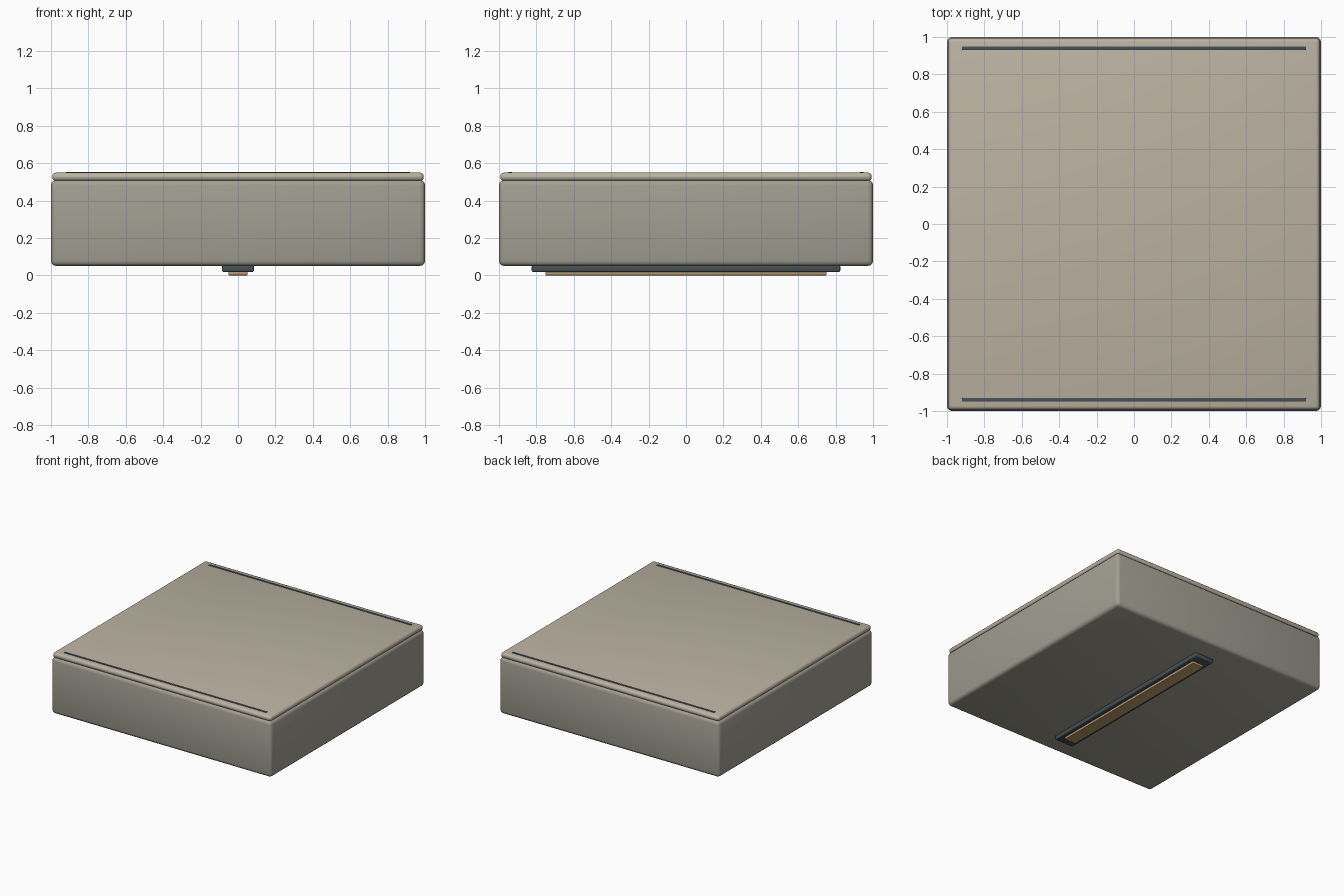
import bpy

if "Cube" in bpy.data.objects:
    bpy.data.objects.remove(bpy.data.objects["Cube"])


def material(name, color):
    m = bpy.data.materials.new(name)
    m.diffuse_color = (*color, 1)
    m.use_nodes = True
    m.node_tree.nodes["Principled BSDF"].inputs["Base Color"].default_value = m.diffuse_color
    return m


def rounded_box(name, x, y, z, mat, bevel, segments=3):
    """Box from (min, max) ranges with rounded edges."""
    ranges = (x, y, z)
    bpy.ops.mesh.primitive_cube_add(size=1, location=[(a + b) / 2 for a, b in ranges])
    ob = bpy.context.object
    ob.name = name
    ob.scale = [b - a for a, b in ranges]
    bpy.ops.object.transform_apply(location=False, rotation=False, scale=True)
    mod = ob.modifiers.new("rounding", "BEVEL")
    mod.width = bevel
    mod.segments = segments
    bpy.ops.object.modifier_apply(modifier=mod.name)
    bpy.ops.object.shade_smooth_by_angle()
    ob.data.materials.append(mat)
    return ob


stone = material("grey_stone", (0.36, 0.35, 0.29))
tan = material("tan_top", (0.50, 0.45, 0.36))
dark = material("dark_metal", (0.06, 0.08, 0.09))
amber = material("amber_strip", (0.50, 0.34, 0.15))

# Main block and its cap
rounded_box("body", (-1, 1), (-1, 1), (0.05, 0.51), stone, 0.028)
rounded_box("top_slab", (-0.993, 0.993), (-0.993, 0.993), (0.505, 0.549), tan, 0.02)

# Thin inlay lines along the front and back edges of the cap
for name, y in (("front_inlay", -0.938), ("back_inlay", 0.942)):
    y = -0.94 if y < 0 else 0.94
    rounded_box(name, (-0.92, 0.92), (y - 0.009, y + 0.009), (0.541, 0.553), dark, 0.002, 2)

# Underside rail with a strip set below it
rounded_box("under_rail", (-0.085, 0.085), (-0.825, 0.825), (0.018, 0.055), dark, 0.008)
rounded_box("under_strip", (-0.052, 0.052), (-0.752, 0.752), (0.0, 0.026), amber, 0.005)
